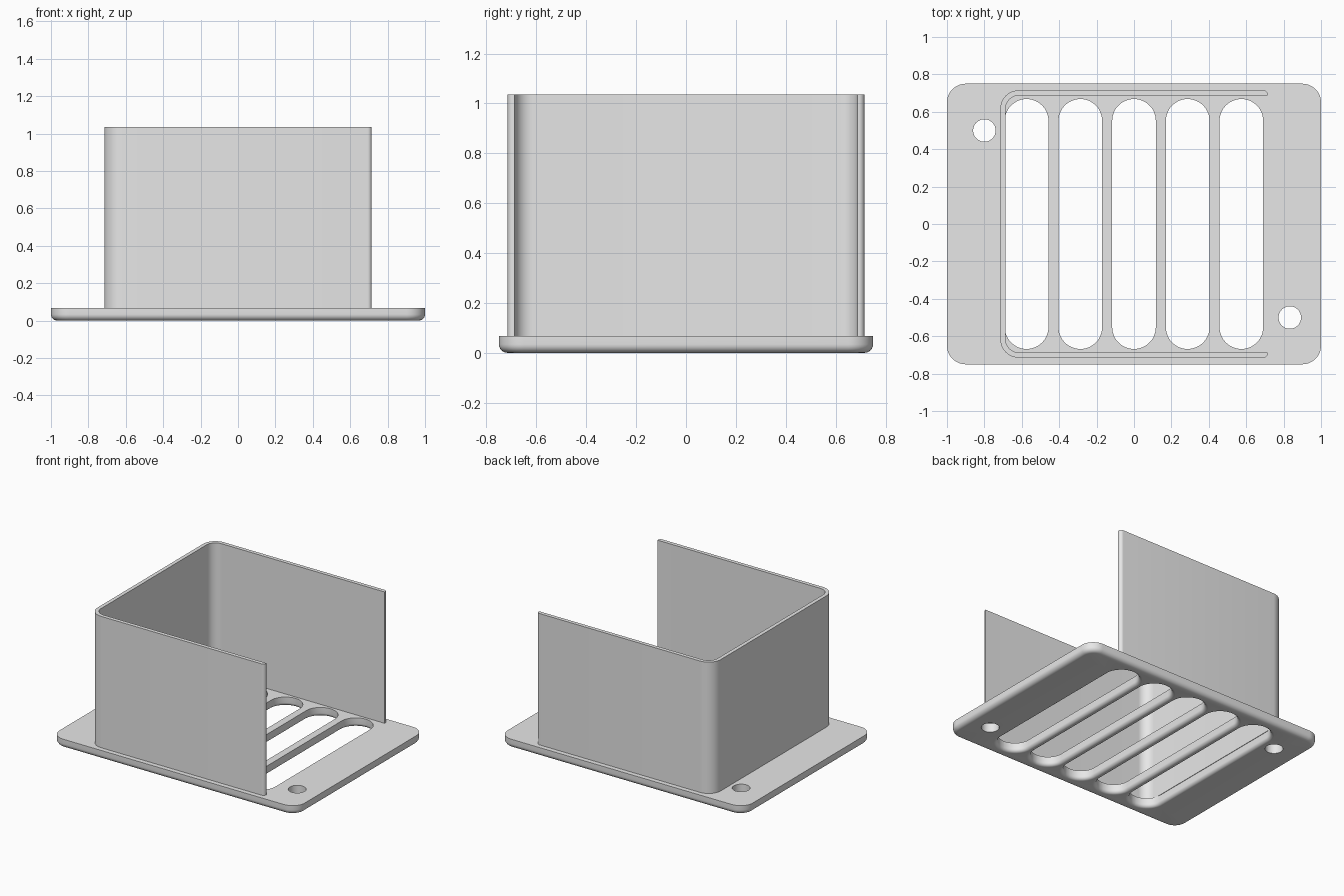
import bpy, bmesh
from math import cos, sin, pi, radians

cube = bpy.data.objects.get("Cube")
if cube:
    bpy.data.objects.remove(cube, do_unlink=True)

grey = bpy.data.materials.new("light_grey")
grey.use_nodes = True
grey.diffuse_color = (0.8, 0.8, 0.8, 1)
grey.node_tree.nodes["Principled BSDF"].inputs["Base Color"].default_value = (0.8, 0.8, 0.8, 1)

PLATE_TOP = 0.067
WALL_TOP = 1.035


def arc(cx, cy, r, start, end, steps=12):
    angles = [start + (end - start) * i / steps for i in range(steps + 1)]
    return [(cx + r * cos(a), cy + r * sin(a)) for a in angles]


def rounded_rect(cx, cy, hx, hy, r):
    points = []
    for i, (sx, sy) in enumerate([(1, 1), (-1, 1), (-1, -1), (1, -1)]):
        points += arc(cx + sx * (hx - r), cy + sy * (hy - r), r, i * pi / 2, (i + 1) * pi / 2)
    return points


def finish(bm, name):
    bmesh.ops.remove_doubles(bm, verts=bm.verts, dist=0.00005)
    bmesh.ops.recalc_face_normals(bm, faces=bm.faces)
    mesh = bpy.data.meshes.new(name)
    bm.to_mesh(mesh)
    bm.free()
    mesh.materials.append(grey)
    obj = bpy.data.objects.new(name, mesh)
    bpy.context.collection.objects.link(obj)
    bpy.ops.object.select_all(action="DESELECT")
    obj.select_set(True)
    bpy.context.view_layer.objects.active = obj
    bpy.ops.object.shade_smooth_by_angle(angle=radians(35))
    return obj


def ring(bm, points, z):
    verts = [bm.verts.new((x, y, z)) for x, y in points]
    edges = [bm.edges.new((v, verts[i - 1])) for i, v in enumerate(verts)]
    return verts, edges


def rim(bm, cx, cy, hx, hy, r, fillet, sign):
    """Side surface with a rounded lower edge; sign is -1 for outside, 1 for holes."""
    steps = 6 if fillet else 0
    levels = [(fillet * (1 - sin(a)), fillet * (1 - cos(a)))
              for a in [pi / 2 * i / 6 for i in range(steps, -1, -1)]]
    levels = [(z, sign * d) for z, d in ((lv[0], fillet - fillet * cos(pi / 2 * k / max(steps, 1)))
              for k, lv in zip(range(steps, -1, -1), levels))]
    levels.append((PLATE_TOP, 0))
    rings = [ring(bm, rounded_rect(cx, cy, hx + d, hy + d, r + d), z) for z, d in levels]
    for (low, _), (high, _) in zip(rings, rings[1:]):
        for i in range(len(low)):
            bm.faces.new((low[i - 1], low[i], high[i], high[i - 1]))
    return rings[0][1], rings[-1][1]


# Base plate with five vent slots and two screw holes
bm = bmesh.new()
rims = [rim(bm, 0, 0, 1, 0.75, 0.1, 0.034, -1)]
for i in range(-2, 3):
    rims.append(rim(bm, i * 0.287, 0, 0.1165, 0.668, 0.116, 0.025, 1))
for x, y in [(-0.8, 0.5), (0.833, -0.5)]:
    rims.append(rim(bm, x, y, 0.06, 0.06, 0.0599, 0, 1))
for side, down in ((0, -1), (1, 1)):
    edges = [e for pair in rims for e in pair[side]]
    bmesh.ops.triangle_fill(bm, edges=edges, use_beauty=True, normal=(0, 0, down))
finish(bm, "base_plate")

# Three-sided wall, open towards +x
OUT, THICK, CORNER, TIP = 0.715, 0.028, 0.1, 0.022
inner = OUT - THICK
half = [(OUT, inner)]
half += arc(OUT - TIP, OUT - TIP, TIP, 0, pi / 2, 6)
half += arc(CORNER - OUT, OUT - CORNER, CORNER, pi / 2, pi)
half_in = arc(CORNER - OUT, OUT - CORNER, CORNER - THICK, pi, pi / 2)


def mirrored(points):
    return [(x, -y) for x, y in reversed(points)]


outline = half + mirrored(half) + mirrored(half_in) + half_in
bm = bmesh.new()
face = bm.faces.new([bm.verts.new((x, y, PLATE_TOP)) for x, y in outline])
grown = bmesh.ops.extrude_face_region(bm, geom=[face])["geom"]
bmesh.ops.translate(bm, vec=(0, 0, WALL_TOP - PLATE_TOP),
                    verts=[g for g in grown if isinstance(g, bmesh.types.BMVert)])
finish(bm, "surround_wall")
